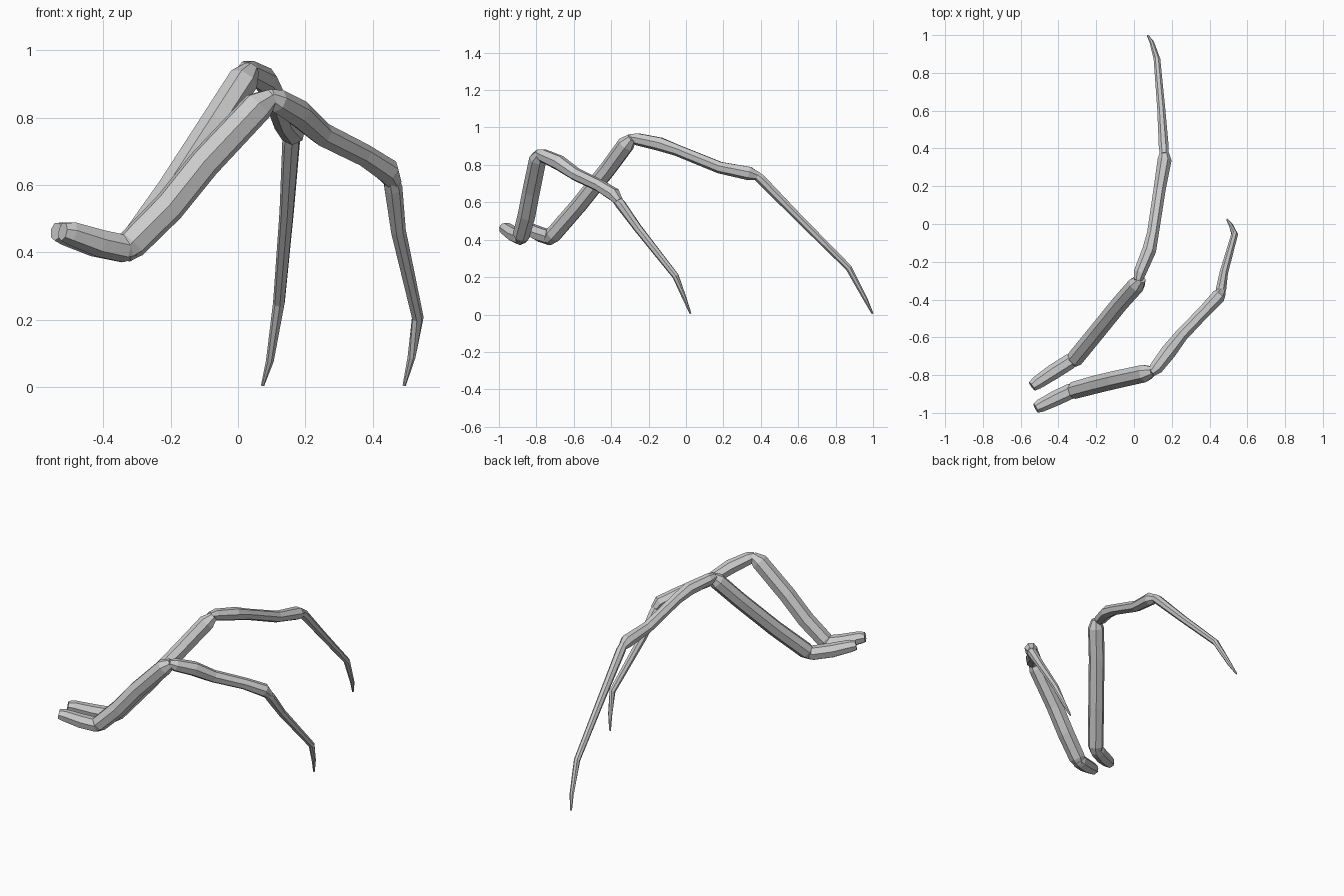
import bpy, bmesh, math
from mathutils import Vector

SIDES = 7


def segment(name, rings):
    """Capped faceted tube through rings of (x, y, z, radius)."""
    pts = [Vector(r[:3]) for r in rings]
    bm = bmesh.new()
    loops = []
    for i, p in enumerate(pts):
        t = (pts[min(i + 1, len(pts) - 1)] - pts[max(i - 1, 0)]).normalized()
        side = t.cross(Vector((0, 0, 1))).normalized()
        up = side.cross(t)
        loop = []
        for k in range(SIDES):
            a = math.tau * (k + 0.5) / SIDES
            loop.append(bm.verts.new(p + rings[i][3] * (math.cos(a) * up + math.sin(a) * side)))
        loops.append(loop)
    for a, b in zip(loops, loops[1:]):
        for k in range(SIDES):
            n = (k + 1) % SIDES
            bm.faces.new((a[k], a[n], b[n], b[k]))
    bm.faces.new(loops[0])
    bm.faces.new(loops[-1])
    bmesh.ops.recalc_face_normals(bm, faces=bm.faces)
    me = bpy.data.meshes.new(name)
    bm.to_mesh(me)
    bm.free()
    bpy.context.collection.objects.link(bpy.data.objects.new(name, me))


# Long rear leg, hip to tip
segment("rear_leg_hip", [(-.54, -.86, .462, .028), (-.515, -.842, .457, .036),
                         (-.43, -.785, .43, .042), (-.34, -.728, .412, .042), (-.31, -.71, .41, .03)])
segment("rear_leg_thigh", [(-.335, -.735, .395, .03), (-.31, -.71, .425, .046), (-.20, -.575, .58, .046),
                           (-.07, -.415, .78, .046), (.015, -.32, .91, .047), (.04, -.29, .945, .025)])
segment("rear_leg_shin", [(.02, -.30, .945, .022), (.03, -.26, .938, .034), (.08, -.14, .912, .038),
                          (.10, -.05, .88, .032), (.135, .18, .787, .033), (.162, .34, .755, .038),
                          (.16, .39, .737, .02)])
segment("rear_leg_foot", [(.16, .365, .755, .022), (.158, .40, .725, .027), (.145, .60, .52, .022),
                          (.122, .87, .25, .018), (.095, .96, .08, .012), (.073, .997, .005, .005)])

# Shorter front leg, hip to tip
segment("front_leg_hip", [(-.52, -.975, .462, .028), (-.495, -.962, .457, .036),
                          (-.41, -.92, .428, .042), (-.335, -.885, .412, .042), (-.305, -.875, .41, .03)])
segment("front_leg_thigh", [(-.34, -.885, .395, .03), (-.315, -.88, .425, .047), (-.205, -.85, .535, .049),
                            (-.10, -.825, .665, .049), (.06, -.79, .835, .048), (.10, -.78, .862, .027)])
segment("front_leg_shin", [(.09, -.79, .865, .022), (.115, -.765, .85, .037), (.18, -.68, .812, .042),
                           (.25, -.59, .75, .036), (.37, -.465, .69, .034), (.445, -.385, .64, .038),
                           (.463, -.36, .605, .025)])
segment("front_leg_foot", [(.455, -.375, .62, .024), (.46, -.35, .59, .028), (.475, -.26, .465, .023),
                           (.533, -.055, .205, .018), (.515, -.01, .09, .012), (.493, .024, .005, .005)])
